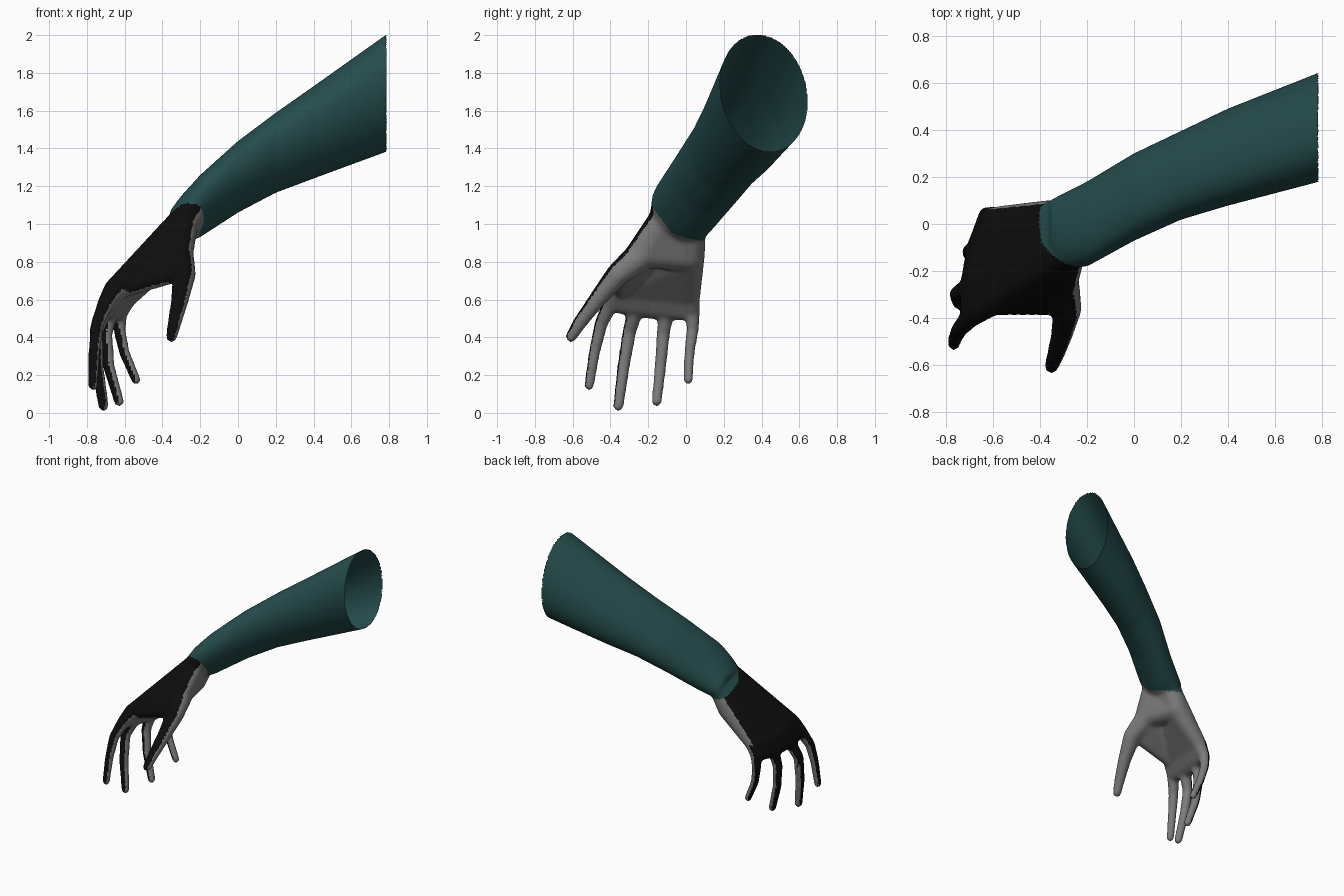
import bpy, bmesh, math
from mathutils import Vector

if "Cube" in bpy.data.objects:
    bpy.data.objects.remove(bpy.data.objects["Cube"])

body = bmesh.new()


def add_closed(bm):
    """Merge a closed shell into the body."""
    bmesh.ops.recalc_face_normals(bm, faces=bm.faces)
    me = bpy.data.meshes.new("tmp")
    bm.to_mesh(me)
    bm.free()
    body.from_mesh(me)
    bpy.data.meshes.remove(me)


def hull(balls):
    """Convex skin around a set of balls (x, y, z, radius)."""
    bm = bmesh.new()
    n = 90
    for x, y, z, r in balls:
        for i in range(n):
            h = 1 - 2 * (i + 0.5) / n
            a = i * 2.399963
            s = math.sqrt(1 - h * h)
            bm.verts.new((x + r * s * math.cos(a), y + r * s * math.sin(a), z + r * h))
    bmesh.ops.convex_hull(bm, input=bm.verts)
    bmesh.ops.delete(bm, geom=[v for v in bm.verts if not v.link_faces], context='VERTS')
    add_closed(bm)


def chain(balls):
    """Tapered limb through successive balls."""
    for a, b in zip(balls, balls[1:]):
        hull([a, b])


# Forearm: elliptical sections (x, y range, z range)
sections = [
    (0.86, 0.205, 0.675, 1.41, 2.055), (0.78, 0.18, 0.64, 1.38, 2.00),
    (0.40, 0.08, 0.49, 1.24, 1.73), (0.20, 0.02, 0.395, 1.165, 1.59),
    (0.00, -0.07, 0.30, 1.06, 1.44), (-0.20, -0.18, 0.18, 0.93, 1.26),
    (-0.30, -0.19, 0.13, 0.89, 1.15), (-0.36, -0.15, 0.10, 0.89, 1.07),
]
arm = bmesh.new()
N = 48
rings = []
for x, y0, y1, z0, z1 in sections:
    ring = []
    for i in range(N):
        a = 2 * math.pi * i / N
        yr = (y1 - y0) / 2
        y = (y0 + y1) / 2 + yr * (math.cos(a) - 0.15 * math.sin(a))
        ring.append(arm.verts.new((x, y, (z0 + z1) / 2 + (z1 - z0) / 2 * math.sin(a))))
    rings.append(ring)
for r0, r1 in zip(rings, rings[1:]):
    for i in range(N):
        j = (i + 1) % N
        arm.faces.new((r0[i], r0[j], r1[j], r1[i]))
arm.faces.new(rings[0])
arm.faces.new(rings[-1])
add_closed(arm)

# Fingers: knuckle, web, middle joint, end joint, tip
fingers = [
    [(-.655, -.36, .65, .058), (-.70, -.40, .58, .044), (-.745, -.45, .47, .036),
     (-.762, -.485, .32, .031), (-.768, -.513, .145, .027)],
    [(-.655, -.23, .64, .060), (-.70, -.265, .55, .044), (-.752, -.30, .43, .037),
     (-.745, -.33, .25, .034), (-.712, -.358, .037, .029)],
    [(-.63, -.10, .62, .058), (-.675, -.105, .53, .042), (-.70, -.12, .42, .036),
     (-.685, -.135, .25, .032), (-.630, -.155, .060, .028)],
    [(-.59, .02, .61, .055), (-.625, .035, .53, .040), (-.628, .035, .44, .033),
     (-.602, .018, .32, .029), (-.540, .012, .175, .026)],
]
for f in fingers:
    chain(f)

# Palm
wrist = [(-.28, -.12, 1.03, .075), (-.32, .03, .95, .075)]
heel = (-.38, .02, .83, .080)
hull(wrist + [heel] + [f[0] for f in fingers])
hull([f[0] for f in fingers] + [f[1] for f in fingers])

# Thumb and its web
thumb = [(-.32, -.22, .85, .085), (-.285, -.36, .735, .063), (-.307, -.47, .60, .047),
         (-.335, -.56, .48, .038), (-.352, -.608, .403, .031)]
chain(thumb)
hull([wrist[0], thumb[0], heel])
hull([wrist[0], thumb[0], (-.31, -.34, .745, .05), (-.64, -.34, .65, .05)])

# Fuse into one smooth skin
me = bpy.data.meshes.new("fused")
body.to_mesh(me)
body.free()
tmp = bpy.data.objects.new("fused", me)
bpy.context.collection.objects.link(tmp)
m = tmp.modifiers.new("fuse", 'REMESH')
m.mode = 'VOXEL'
m.voxel_size = 0.011
s = tmp.modifiers.new("soften", 'SMOOTH')
s.factor = 0.5
s.iterations = 12
dg = bpy.context.evaluated_depsgraph_get()
skin = bpy.data.meshes.new_from_object(tmp.evaluated_get(dg))
bpy.data.objects.remove(tmp)


def region(f):
    """Which part a face belongs to."""
    c, n = f.calc_center_median(), f.normal
    if c.x > 0.783:
        return None                                   # open shoulder end
    if Vector((.24, .4, 1)).dot(c) > .877 + max(0, -c.y - .08):
        return "sleeve"
    side = -0.55 if c.y < -0.28 or c.z > 0.62 else -0.05
    return "hand_back" if Vector((-.7, side, .45)).dot(n) > 0.05 else "palm"


# Split into sleeve, back of hand and palm
colours = {"sleeve": (.018, .072, .072, 1), "hand_back": (.004, .004, .004, 1),
           "palm": (.2, .2, .2, 1)}
for name, col in colours.items():
    bm = bmesh.new()
    bm.from_mesh(skin)
    bm.normal_update()
    bmesh.ops.delete(bm, geom=[f for f in bm.faces if region(f) != name], context='FACES')
    for f in bm.faces:
        f.smooth = True
        f.material_index = 0
    part = bpy.data.meshes.new(name)
    bm.to_mesh(part)
    bm.free()
    mat = bpy.data.materials.new(name)
    mat.diffuse_color = col
    mat.use_nodes = True
    mat.node_tree.nodes["Principled BSDF"].inputs["Base Color"].default_value = mat.diffuse_color
    part.materials.append(mat)
    bpy.context.collection.objects.link(bpy.data.objects.new(name, part))
bpy.data.meshes.remove(skin)
